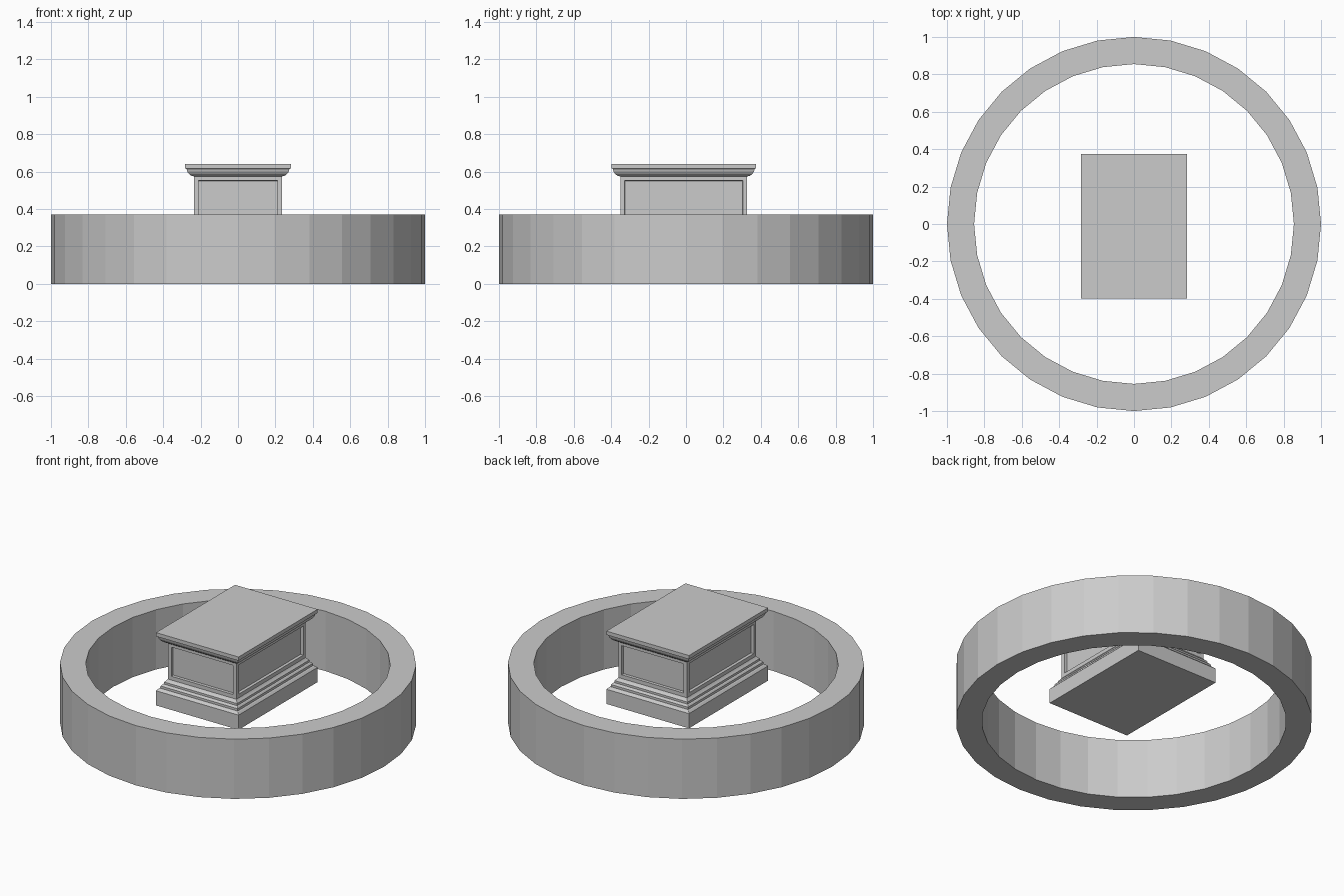
import bpy, bmesh, math

if "Cube" in bpy.data.objects:
    bpy.data.objects.remove(bpy.data.objects["Cube"])


def finish(bm, name):
    mesh = bpy.data.meshes.new(name)
    bm.to_mesh(mesh)
    bm.free()
    obj = bpy.data.objects.new(name, mesh)
    bpy.context.collection.objects.link(obj)
    return obj


def bridge(bm, a, b):
    n = len(a)
    return [bm.faces.new((a[i], a[(i + 1) % n], b[(i + 1) % n], b[i])) for i in range(n)]


# Outer ring wall: rectangular section swept round 32 sides
SIDES = 32
bm = bmesh.new()
loops = []
for r, z in [(1, 0), (1, 0.37), (0.855, 0.37), (0.855, 0)]:
    loops.append([bm.verts.new((r * math.cos(math.tau * i / SIDES),
                                r * math.sin(math.tau * i / SIDES), z))
                  for i in range(SIDES)])
for k in range(4):
    bridge(bm, loops[k], loops[(k + 1) % 4])
bmesh.ops.recalc_face_normals(bm, faces=bm.faces)
finish(bm, "ring_wall")

# Pedestal: moulded profile (x half-width, z) lofted as rectangles
EXTRA_Y, CENTRE_Y = 0.104, -0.012
base = [(0.283, 0.19), (0.283, 0.281), (0.272, 0.292), (0.264, 0.294),
        (0.264, 0.308), (0.257, 0.316), (0.25, 0.318), (0.25, 0.331),
        (0.241, 0.34), (0.235, 0.348)]
crown = [(0.235, 0.575), (0.247, 0.576), (0.262, 0.587), (0.271, 0.6),
         (0.275, 0.614), (0.283, 0.618), (0.283, 0.641)]
bm = bmesh.new()
loops = []
for h, z in base + crown:
    loops.append([bm.verts.new((sx * h, sy * (h + EXTRA_Y) + CENTRE_Y, z))
                  for sx, sy in [(-1, -1), (1, -1), (1, 1), (-1, 1)]])
panels = []
for k in range(len(loops) - 1):
    faces = bridge(bm, loops[k], loops[k + 1])
    if k == len(base) - 1:
        panels = faces
bm.faces.new(loops[0][::-1])
bm.faces.new(loops[-1])
bmesh.ops.recalc_face_normals(bm, faces=bm.faces)
bm.normal_update()

# Recessed panels on the four body sides
bmesh.ops.inset_individual(bm, faces=panels, thickness=0.033)
bm.normal_update()
bmesh.ops.inset_individual(bm, faces=panels, thickness=0.001, depth=-0.018)
finish(bm, "pedestal")
